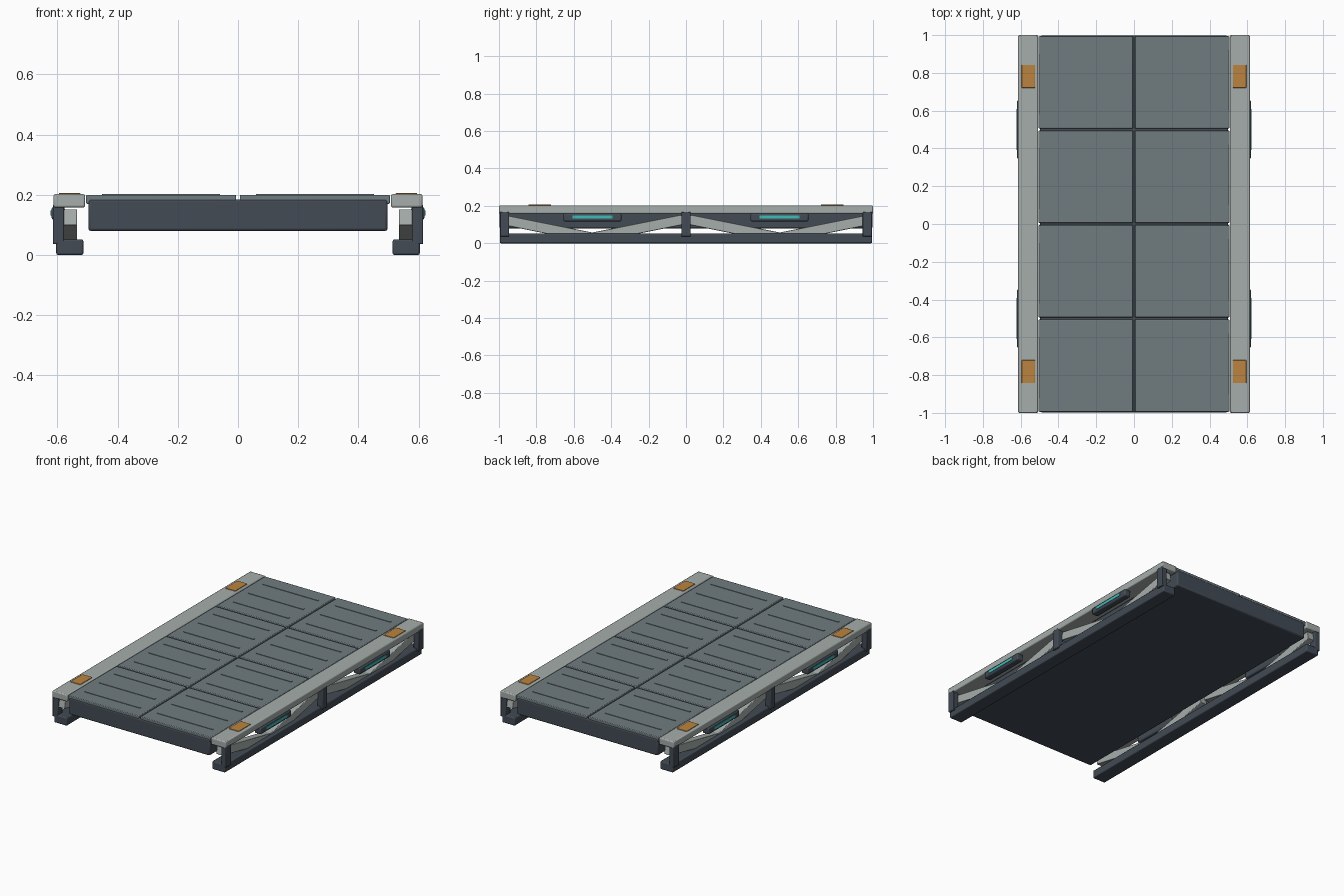
import bpy
import math

old = bpy.data.objects.get("Cube")
if old:
    bpy.data.objects.remove(old, do_unlink=True)


def material(name, r, g, b):
    mat = bpy.data.materials.new(name)
    mat.use_nodes = True
    mat.diffuse_color = (r, g, b, 1)
    mat.node_tree.nodes["Principled BSDF"].inputs["Base Color"].default_value = (r, g, b, 1)
    return mat


LIGHT = material("light grey metal", 0.38, 0.42, 0.41)
PANEL = material("deck grey", 0.16, 0.20, 0.215)
DARK = material("dark slate", 0.055, 0.07, 0.09)
ORANGE = material("amber marker", 0.50, 0.23, 0.05)
CYAN = material("cyan light", 0.05, 0.50, 0.48)


def box(name, xs, ys, zs, mat, bevel=0.0, tilt=0.0):
    """Box from (min, max) ranges, optionally tilted about x, with bevelled edges."""
    lo, hi = zip(xs, ys, zs)
    centre = [(a + b) / 2 for a, b in zip(lo, hi)]
    bpy.ops.mesh.primitive_cube_add(size=1, location=centre)
    ob = bpy.context.object
    ob.name = name
    ob.scale = [b - a for a, b in zip(lo, hi)]
    bpy.ops.object.transform_apply(location=False, rotation=False, scale=True)
    ob.rotation_euler.x = tilt
    ob.data.materials.append(mat)
    if bevel:
        mod = ob.modifiers.new("edge bevel", "BEVEL")
        mod.width = bevel
        mod.segments = 2
        bpy.ops.object.shade_smooth_by_angle()
    return ob


def span(centre, half):
    return (centre - half, centre + half)


def sided(side, inner, outer):
    return tuple(sorted((side * inner, side * outer)))


# Main slab under the deck
box("deck_slab", (-0.497, 0.497), (-0.997, 0.997), (0.08, 0.185), DARK, 0.008)

for side, label in ((1, "left"), (-1, "right")):
    # Deck panels with three slim grip ribs each
    for row in range(4):
        y = -0.75 + 0.5 * row
        box(f"deck_panel_{label}_{row}", sided(side, 0.006, 0.505), span(y, 0.244),
            (0.17, 0.2), PANEL, 0.004)
        for k in (-1, 0, 1):
            box(f"grip_rib_{label}", sided(side, 0.06, 0.452), span(y + k * 0.148, 0.006),
                (0.195, 0.203), PANEL)

    # Upper and lower side rails
    box(f"top_rail_{label}", sided(side, 0.508, 0.613), (-1, 1), (0.158, 0.202), LIGHT, 0.006)
    box(f"bottom_rail_{label}", sided(side, 0.514, 0.604), (-0.995, 0.995), (0, 0.052), DARK, 0.006)

    # Upright posts at the ends and the middle
    for y in (-0.97, 0, 0.97):
        box(f"post_{label}", sided(side, 0.578, 0.615), span(y, 0.025), (0.036, 0.168), DARK, 0.004)

    # Zigzag braces, two V shapes per side
    rise, run = 0.096, 0.48
    half = math.hypot(rise, run) / 2
    for mid in (-0.5, 0.5):
        for end in (-1, 1):
            box(f"diagonal_brace_{label}", sided(side, 0.535, 0.581),
                span(mid + end * run / 2, half), span(0.078, 0.027), LIGHT, 0.003,
                end * math.atan2(rise, run))

        # Lamp housing with a glowing strip
        box(f"lamp_housing_{label}", sided(side, 0.575, 0.620), span(mid, 0.155),
            (0.117, 0.16), DARK, 0.008)
        box(f"lamp_strip_{label}", sided(side, 0.615, 0.623), span(mid, 0.108),
            (0.132, 0.148), CYAN)

    # Amber marker plates near the corners
    for y in (-0.782, 0.782):
        box(f"marker_plate_{label}", sided(side, 0.524, 0.595), span(y, 0.061),
            (0.199, 0.206), ORANGE, 0.002)
